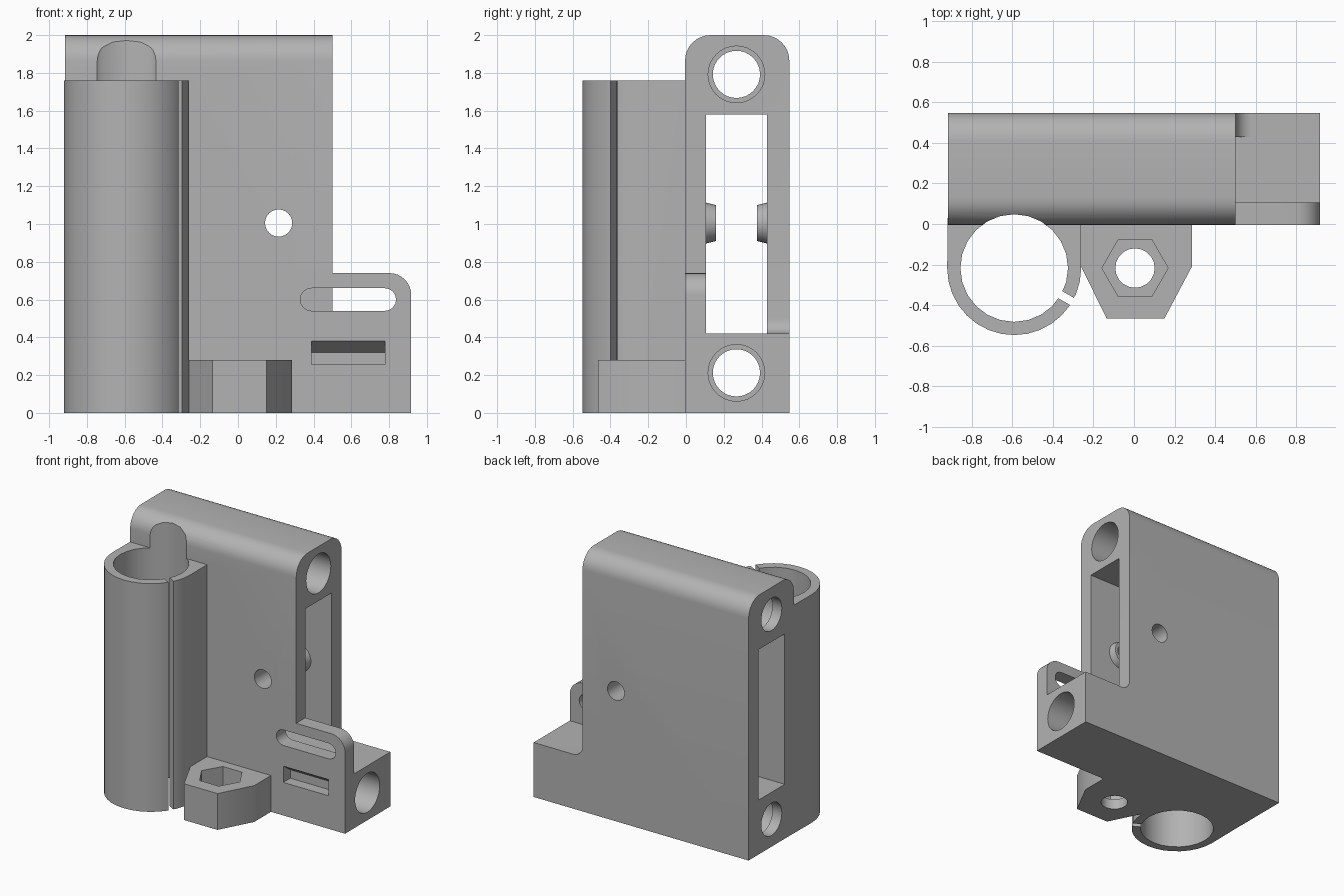
import bpy
import bmesh
from math import cos, sin, pi, radians
from mathutils import Vector

cube = bpy.data.objects.get("Cube")
if cube:
    bpy.data.objects.remove(cube, do_unlink=True)

grey = bpy.data.materials.new("plain grey")
grey.use_nodes = True
tone = (0.45, 0.45, 0.45, 1)
grey.diffuse_color = tone
grey.node_tree.nodes["Principled BSDF"].inputs["Base Color"].default_value = tone


def arc(cx, cy, r, start, end, steps=8):
    """Points along an arc, angles in degrees."""
    angles = [radians(start + (end - start) * i / steps) for i in range(steps + 1)]
    return [(cx + r * cos(a), cy + r * sin(a)) for a in angles]


def circle(cx, cy, r, sides=32):
    return arc(cx, cy, r, 0, 360, sides)[:-1]


def rect(a0, b0, a1, b1):
    return [(a0, b0), (a1, b0), (a1, b1), (a0, b1)]


def prism(name, points, axis, lo, hi, end_points=None):
    """Loft a 2D outline along an axis; outline axes are yz, xz or xy."""
    def place(p, t):
        v = list(p)
        v.insert("xyz".index(axis), t)
        return Vector(v)
    bm = bmesh.new()
    a = [bm.verts.new(place(p, lo)) for p in points]
    b = [bm.verts.new(place(p, hi)) for p in (end_points or points)]
    bm.faces.new(a)
    bm.faces.new(b)
    for i in range(len(a)):
        j = (i + 1) % len(a)
        bm.faces.new((a[i], a[j], b[j], b[i]))
    bmesh.ops.recalc_face_normals(bm, faces=bm.faces)
    mesh = bpy.data.meshes.new(name)
    bm.to_mesh(mesh)
    bm.free()
    mesh.materials.append(grey)
    obj = bpy.data.objects.new(name, mesh)
    bpy.context.collection.objects.link(obj)
    return obj


def combine(target, tool, operation):
    """Apply a boolean and discard the tool."""
    tool.hide_render = True
    bpy.context.view_layer.objects.active = target
    mod = target.modifiers.new("combine", "BOOLEAN")
    mod.operation = operation
    mod.solver = "EXACT"
    mod.object = tool
    bpy.ops.object.modifier_apply(modifier=mod.name)
    bpy.data.objects.remove(tool, do_unlink=True)


LEFT, STEP, RIGHT = -0.917, 0.5, 0.917
FRONT, BACK = -0.005, 0.547
WALL_F, WALL_B = 0.107, 0.428
FLOOR = 0.42
ROD = (-0.59, -0.217)

# Tall block with rounded top edges
body = prism("carriage_body",
             [(FRONT, 0), (BACK, 0)] + arc(BACK - 0.135, 1.865, 0.135, 0, 90)
             + arc(FRONT + 0.135, 1.865, 0.135, 90, 180), "x", LEFT, STEP)

# Low foot with a small fillet against the rear wall
foot = prism("foot", [(0.3, 0), (RIGHT, 0), (RIGHT, FLOOR)]
             + arc(STEP + 0.08, FLOOR + 0.08, 0.08, 270, 180) + [(0.3, FLOOR + 0.08)],
             "y", FRONT, BACK)
combine(body, foot, "UNION")

# Pocket running through the whole length
combine(body, prism("pocket", rect(WALL_F, FLOOR, WALL_B, 1.58), "x", -1.2, 1.2), "DIFFERENCE")

# Front tab with a rounded corner
tab = prism("front_tab", [(0.3, 0.2), (RIGHT, 0.2)]
            + arc(RIGHT - 0.115, 0.625, 0.115, 0, 90) + [(0.3, 0.74)],
            "y", FRONT, WALL_F)
combine(body, tab, "UNION")

# Split tube holder, flat sided where it meets the block
holder = prism("rod_holder", [(LEFT, 0.04)] + arc(*ROD, 0.33, 180, 360, 16) + [(-0.26, 0.04)],
               "z", 0, 1.76)
combine(body, holder, "UNION")

# Nut trap lug
lug = prism("nut_lug", [(-0.27, 0.04), (-0.26, -0.21), (-0.135, -0.465), (0.15, -0.465),
                        (0.285, -0.21), (0.285, 0.04)], "z", 0, 0.28)
combine(body, lug, "UNION")

# Tapered bosses facing each other inside the pocket
for base, tip in ((WALL_F - 0.03, 0.16), (WALL_B + 0.03, 0.376)):
    boss = prism("idler_boss", circle(0.215, 1.005, 0.115), "y", base, tip,
                 circle(0.215, 1.005, 0.095))
    combine(body, boss, "UNION")

slit_dir = Vector((cos(radians(-30)), sin(radians(-30))))
slit_side = Vector((-slit_dir.y, slit_dir.x)) * 0.02
centre = Vector(ROD)
near, far = centre + slit_dir * 0.2, centre + slit_dir * 0.5

cutters = [
    # Vertical rod, its clamping slit, and the nut recess with screw hole
    prism("rod_cut", circle(*ROD, 0.265, 24), "z", -0.2, 2.2),
    prism("slit_cut", [near - slit_side, far - slit_side, far + slit_side, near + slit_side],
          "z", -0.2, 1.9),
    prism("nut_cut", circle(0.005, -0.217, 0.163, 6), "z", 0.08, 0.4),
    prism("screw_cut", circle(0.005, -0.217, 0.097, 20), "z", -0.2, 0.2),
    # Idler bolt hole and belt slot
    prism("bolt_cut", circle(0.215, 1.005, 0.072, 24), "y", -0.2, 0.8),
    prism("belt_slot_cut", arc(0.39, 0.6, 0.06, 90, 270) + arc(0.777, 0.6, 0.06, -90, 90),
          "y", -0.1, WALL_F + 0.02),
    # Recess with a sloping ceiling
    prism("tie_recess_cut", [(-0.05, 0.255), (0.08, 0.255), (0.08, 0.32), (FRONT, 0.38),
                             (-0.05, 0.38)], "x", 0.39, 0.777),
]
# Two stepped horizontal bores
for z in (0.212, 1.792):
    cutters.append(prism("bore_cut", circle(0.267, z, 0.15), "x", LEFT + 0.08, 1.2))
    cutters.append(prism("bore_end_cut", circle(0.267, z, 0.125), "x", -1.2, LEFT + 0.2))
for cutter in cutters:
    combine(body, cutter, "DIFFERENCE")

bpy.ops.object.select_all(action="DESELECT")
body.select_set(True)
bpy.context.view_layer.objects.active = body
bpy.ops.object.shade_smooth_by_angle(angle=radians(30))
